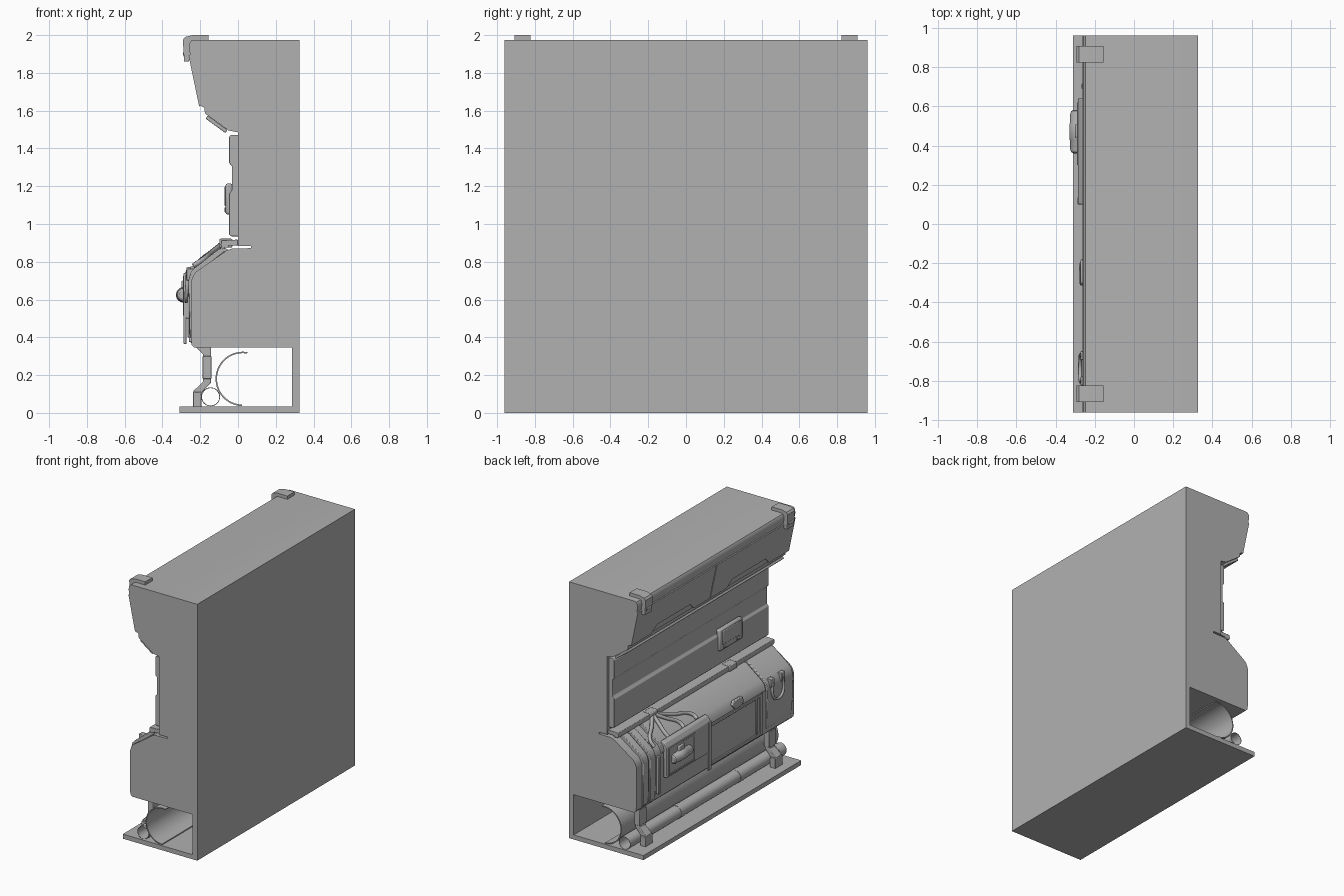
import bpy, bmesh, math
from mathutils import Vector

GREY = bpy.data.materials.new("dark_grey")
GREY.diffuse_color = (0.44, 0.44, 0.44, 1)


def finish(name, bm, bevel=0.0, segs=2):
    bmesh.ops.recalc_face_normals(bm, faces=bm.faces[:])
    me = bpy.data.meshes.new(name)
    bm.to_mesh(me)
    bm.free()
    me.materials.append(GREY)
    ob = bpy.data.objects.new(name, me)
    bpy.context.collection.objects.link(ob)
    bpy.ops.object.select_all(action='DESELECT')
    ob.select_set(True)
    bpy.context.view_layer.objects.active = ob
    bpy.ops.object.shade_smooth_by_angle(angle=math.radians(32))
    if bevel:
        m = ob.modifiers.new("bevel", 'BEVEL')
        m.width, m.segments, m.limit_method = bevel, segs, 'ANGLE'
    return ob


def extrude(name, pts, offset, bevel=0.0):
    """Closed 3D outline pushed along an offset vector."""
    bm = bmesh.new()
    a = [bm.verts.new(p) for p in pts]
    b = [bm.verts.new(Vector(p) + Vector(offset)) for p in pts]
    bm.faces.new(a)
    bm.faces.new(b[::-1])
    n = len(a)
    for i in range(n):
        j = (i + 1) % n
        bm.faces.new((a[i], b[i], b[j], a[j]))
    return finish(name, bm, bevel)


def prism(name, xz, y0, y1, bevel=0.0):
    return extrude(name, [(x, y0, z) for x, z in xz], (0, y1 - y0, 0), bevel)


def box(name, x0, x1, y0, y1, z0, z1, bevel=0.0):
    return prism(name, [(x0, z0), (x1, z0), (x1, z1), (x0, z1)], y0, y1, bevel)


def plate(name, yv, a, b, thick, bevel=0.0):
    """Outline (y, distance up the slope) on the sloped line a->b, thickened outward."""
    d = (Vector((b[0], 0, b[1])) - Vector((a[0], 0, a[1]))).normalized()
    nrm = Vector((-d.z, 0, d.x))
    pts = [Vector((a[0], y, a[1])) + d * v for y, v in yv]
    return extrude(name, pts, nrm * thick, bevel)


def strip(name, line, t, y0, y1, bevel=0.0):
    """Bent sheet: open x-z line, thickened inward in x and z."""
    back = [(x + t, z - t * 0.7) for x, z in reversed(line)]
    return prism(name, line + back, y0, y1, bevel)


def arc_shell(name, c, r, a0, a1, y0, y1, t=0.008, n=32):
    """Thin curved sheet running along y."""
    ring = [math.radians(a0 + (a1 - a0) * i / n) for i in range(n + 1)]
    out = [(c[0] + r * math.cos(a), c[1] + r * math.sin(a)) for a in ring]
    inn = [(c[0] + (r - t) * math.cos(a), c[1] + (r - t) * math.sin(a)) for a in reversed(ring)]
    return prism(name, out + inn, y0, y1)


def lathe_y(name, prof, x, z, n=24):
    """Revolve (y, radius) profile about an axis parallel to y."""
    bm = bmesh.new()
    rings = [[bm.verts.new((x + r * math.cos(2 * math.pi * i / n), y,
                            z + r * math.sin(2 * math.pi * i / n))) for i in range(n)] for y, r in prof]
    for p, q in zip(rings, rings[1:]):
        for i in range(n):
            j = (i + 1) % n
            bm.faces.new((p[i], p[j], q[j], q[i]))
    bm.faces.new(rings[0])
    bm.faces.new(rings[-1])
    return finish(name, bm)


def cable(name, pts, r):
    cu = bpy.data.curves.new(name, 'CURVE')
    cu.dimensions, cu.bevel_depth, cu.bevel_resolution = '3D', r, 2
    cu.use_fill_caps, cu.resolution_u = True, 8
    cu.materials.append(GREY)
    s = cu.splines.new('BEZIER')
    s.bezier_points.add(len(pts) - 1)
    for bp, p in zip(s.bezier_points, pts):
        bp.co = p
        bp.handle_left_type = bp.handle_right_type = 'AUTO'
    ob = bpy.data.objects.new(name, cu)
    bpy.context.collection.objects.link(ob)
    bpy.ops.object.select_all(action='DESELECT')
    ob.select_set(True)
    bpy.context.view_layer.objects.active = ob
    bpy.ops.object.convert(target='MESH')
    bpy.ops.object.shade_smooth_by_angle(angle=math.radians(50))


# Wall section: base plate, recess, lower bulge, slot, set-back middle, overhanging head
prism("wall_body", [
    (0.325, 0), (-0.31, 0), (-0.31, 0.035), (0.285, 0.035), (0.285, 0.345), (-0.23, 0.345),
    (-0.245, 0.36), (-0.25, 0.40), (-0.25, 0.69), (-0.24, 0.72), (-0.225, 0.745), (-0.06, 0.86),
    (-0.03, 0.87), (0.07, 0.872), (0.07, 0.884), (0.0, 0.884), (0.0, 1.485), (-0.05, 1.495),
    (-0.175, 1.585), (-0.178, 1.615), (-0.197, 1.625), (-0.25, 1.88), (-0.26, 1.93),
    (-0.258, 1.955), (-0.248, 1.97), (-0.235, 1.975), (0.325, 1.975)], -0.96, 0.96)

# Head cover plates with trapezoid notches, clamps on top
A, B = (-0.197, 1.625), (-0.25, 1.88)
for s in (1, -1):
    plate("head_cover", [(s * y, v) for y, v in (
        (0.004, 0), (0.2, 0), (0.26, 0.055), (0.66, 0.055), (0.72, 0), (0.96, 0),
        (0.96, 0.275), (0.004, 0.275))], A, B, 0.009 * s * s)
    prism("top_clamp", [(-0.155, 1.97), (-0.155, 2.0), (-0.24, 2.0), (-0.28, 1.99), (-0.292, 1.975),
                        (-0.285, 1.86), (-0.26, 1.86), (-0.25, 1.90), (-0.25, 1.97)],
          s * 0.865 - 0.043, s * 0.865 + 0.043)
    lathe_y("clamp_pin", [(s * 0.865 - 0.025, 0.018), (s * 0.865 + 0.025, 0.018)], -0.274, 1.90, 16)

# Lamp strip below the head
plate("lamp_strip", [(-0.95, 0), (0.95, 0), (0.95, 0.13), (-0.95, 0.13)],
      (-0.055, 1.498), (-0.165, 1.578), 0.02, 0.004)

# Middle wall panelling: one stepped section
prism("middle_panel", [(0.005, 0.935), (-0.038, 0.935), (-0.048, 0.945), (-0.048, 1.16), (-0.032, 1.18),
                       (-0.032, 1.305), (-0.048, 1.325), (-0.048, 1.46), (-0.038, 1.472), (0.005, 1.472)],
      -0.94, 0.94, 0.003)

# Control box on the middle wall
box("control_box", -0.066, -0.03, -0.60, -0.32, 1.05, 1.215, 0.012)
box("control_box_lid", -0.071, -0.06, -0.57, -0.35, 1.095, 1.20, 0.005)
for y in (-0.54, -0.38):
    box("control_box_latch", -0.071, -0.06, y - 0.018, y + 0.018, 1.062, 1.088, 0.003)

# Ledge above the lower bulge
prism("ledge", [(0.0, 0.886), (-0.05, 0.886), (-0.05, 0.875), (-0.085, 0.875), (-0.092, 0.89),
                (-0.088, 0.915), (0.0, 0.917)], -0.95, 0.95, 0.003)
for y in (0.52, -0.44):
    box("ledge_block", -0.098, -0.03, y - 0.045, y + 0.045, 0.875, 0.922, 0.006)

# Raised shell over the lower bulge, with end ribs
shell = [(-0.26, 0.38), (-0.263, 0.70), (-0.25, 0.745), (-0.225, 0.77), (-0.10, 0.868), (-0.07, 0.875)]
strip("bulge_shell_upper", shell[1:], 0.03, -0.60, 0.66, 0.004)
strip("bulge_side_shell", [(-0.255, 0.40)] + shell[1:], 0.025, -0.93, -0.615, 0.005)
for y in (0.86, 0.775):
    strip("bulge_rib", shell, 0.03, y - 0.032, y + 0.032, 0.004)
box("bulge_upright", -0.268, -0.24, 0.69, 0.715, 0.40, 0.69, 0.004)

# Front service panel frame
for n, d in (("top", (-0.56, 0.10, 0.67, 0.69)), ("bottom", (-0.56, 0.10, 0.375, 0.395)),
             ("end", (-0.56, -0.535, 0.39, 0.68)), ("inner", (-0.50, -0.488, 0.39, 0.68))):
    box("service_frame_" + n, -0.26, -0.24, *d, 0.003)

# Large valve plate with its hanging edge strip
prism("valve_plate", [(-0.283, 0.50), (-0.286, 0.52), (-0.286, 0.735), (-0.265, 0.768), (-0.235, 0.78),
                      (-0.225, 0.755), (-0.255, 0.735), (-0.255, 0.50)], 0.10, 0.64, 0.006)
box("valve_edge_strip", -0.288, -0.272, 0.10, 0.135, 0.365, 0.74, 0.004)
for n, d in (("top", (0.30, 0.62, 0.716, 0.726)), ("bottom", (0.30, 0.62, 0.516, 0.526)),
             ("left", (0.61, 0.62, 0.516, 0.726)), ("right", (0.30, 0.31, 0.516, 0.726))):
    box("valve_frame_" + n, -0.291, -0.28, *d, 0.002)

# Canister valve on the plate
lathe_y("valve_canister", [(0.36, 0.022), (0.367, 0.032), (0.38, 0.037), (0.425, 0.037), (0.432, 0.041),
                           (0.51, 0.041), (0.517, 0.037), (0.56, 0.037), (0.575, 0.032),
                           (0.582, 0.022)], -0.288, 0.625)
box("valve_mount", -0.30, -0.27, 0.44, 0.51, 0.62, 0.70, 0.006)

# Faceted release knob on the upper edge
plate("release_knob", [(-0.315, 0.03), (-0.28, 0.005), (-0.215, 0.0), (-0.18, 0.045), (-0.20, 0.07), (-0.30, 0.07)],
      (-0.255, 0.70), (-0.245, 0.79), 0.025, 0.006)

# Hanging grab handle with two brackets
for y in (-0.67, -0.80):
    box("handle_bracket", -0.272, -0.235, y - 0.022, y + 0.022, 0.70, 0.765, 0.004)
cable("grab_handle", [(-0.265, -0.67, 0.73), (-0.272, -0.67, 0.64), (-0.274, -0.70, 0.60),
                      (-0.274, -0.77, 0.60), (-0.272, -0.80, 0.64), (-0.265, -0.80, 0.73)], 0.010)

# Cables fanning from the ledge block down the slope
for y, z in ((0.72, 0.77), (0.55, 0.785), (0.36, 0.785), (0.20, 0.79)):
    m = (y + 0.52) / 2
    cable("cable", [(-0.09, 0.52 + (y - 0.52) * 0.1, 0.89), (-0.14, m, 0.85),
                    (-0.20, y, 0.802), (-0.235, y, z - 0.01)], 0.014)

# Underside trough, pipe, collars and legs
arc_shell("pipe_trough", (0.025, 0.18), 0.144, 80, 268, -0.955, 0.955)
arc_shell("floor_pipe", (-0.145, 0.085), 0.048, 0, 359.9, -0.95, 0.955, 0.002)
for y in (0.30, -0.42, -0.90):
    arc_shell("pipe_collar", (-0.145, 0.085), 0.050, 0, 359.9, y - 0.03, y + 0.03, 0.003)
for s in (1, -1):
    y = 0.79 * s
    prism("leg", [(-0.225, 0.35), (-0.185, 0.31), (-0.185, 0.165), (-0.237, 0.115), (-0.237, 0.03),
                  (-0.195, 0.03), (-0.195, 0.105), (-0.143, 0.16), (-0.143, 0.35)],
          y - 0.035, y + 0.035, 0.004)
    box("leg_band", -0.187, -0.141, y - 0.042, y + 0.042, 0.18, 0.30, 0.003)
    box("leg_foot", -0.239, -0.193, y - 0.045, y + 0.045, 0.03, 0.11, 0.004)
